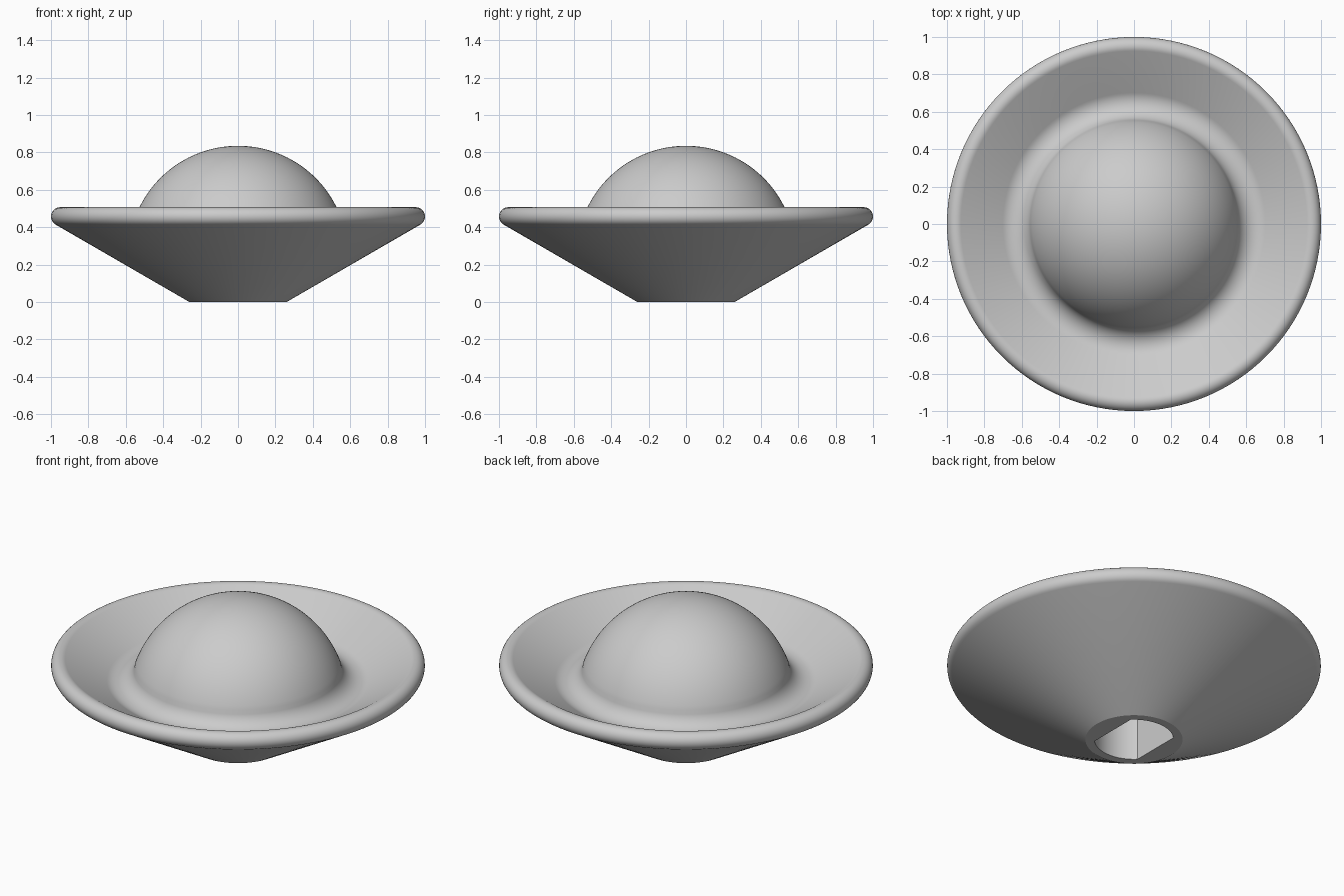
import bpy, bmesh
from math import sin, cos, radians, pi, atan2, degrees

if "Cube" in bpy.data.objects:
    bpy.data.objects.remove(bpy.data.objects["Cube"], do_unlink=True)

SEGMENTS = 128
SLOPE = 30                      # skirt angle in degrees
RIM, RIM_R, RIM_Z = 0.05, 0.95, 0.457
DOME, DOME_Z = 0.587, 0.248
FILLET, FIL_R, FIL_Z = 0.1, 0.652, 0.457
BASE, BORE, FLAT, DEPTH = 0.26, 0.212, 0.15, 0.4


def arc(r, z, radius, start, end, steps):
    """Points (r, z) along a circular arc, angles in degrees."""
    angles = [radians(start + (end - start) * i / steps) for i in range(steps + 1)]
    return [(r + radius * cos(a), z + radius * sin(a)) for a in angles]


def circle(r):
    return lambda a: r


def bore(a):
    """Round hole with two flats facing left and right."""
    return min(BORE, FLAT / max(abs(cos(a)), 0.001))


# Turned profile: base edge, rounded rim, inner fillet, dome
meet = degrees(atan2(FIL_Z - DOME_Z, FIL_R))
profile = [(BASE, 0)]
profile += arc(RIM_R, RIM_Z, RIM, SLOPE - 90, SLOPE + 90, 16)
profile += arc(FIL_R, FIL_Z, FILLET, SLOPE - 90, meet - 180, 16)
profile += arc(0, DOME_Z, DOME, meet, 90, 32)[1:-1]

bm = bmesh.new()


def ring(radius, z):
    angles = [2 * pi * i / SEGMENTS for i in range(SEGMENTS)]
    return [bm.verts.new((radius(a) * cos(a), radius(a) * sin(a), z)) for a in angles]


# Shaft hole rings first, then the outer surface
rings = [ring(bore, DEPTH), ring(bore, 0)]
rings += [ring(circle(r), z) for r, z in profile]
for low, high in zip(rings, rings[1:]):
    for i in range(SEGMENTS):
        j = (i + 1) % SEGMENTS
        bm.faces.new((low[i], low[j], high[j], high[i]))

# Hole ceiling and dome tip
bm.faces.new(rings[0])
tip = bm.verts.new((0, 0, DOME_Z + DOME))
for i in range(SEGMENTS):
    bm.faces.new((rings[-1][i], rings[-1][(i + 1) % SEGMENTS], tip))
bmesh.ops.recalc_face_normals(bm, faces=bm.faces)

mesh = bpy.data.meshes.new("domed_dish")
bm.to_mesh(mesh)
bm.free()
dish = bpy.data.objects.new("domed_dish", mesh)
bpy.context.collection.objects.link(dish)

# Plain grey
grey = bpy.data.materials.new("light_grey")
grey.use_nodes = True
color = (0.6, 0.6, 0.6, 1)
grey.diffuse_color = color
grey.node_tree.nodes["Principled BSDF"].inputs["Base Color"].default_value = color
mesh.materials.append(grey)

# Smooth shading with crisp base and hole edges
bpy.ops.object.select_all(action="DESELECT")
dish.select_set(True)
bpy.context.view_layer.objects.active = dish
bpy.ops.object.shade_smooth_by_angle(angle=radians(30))
